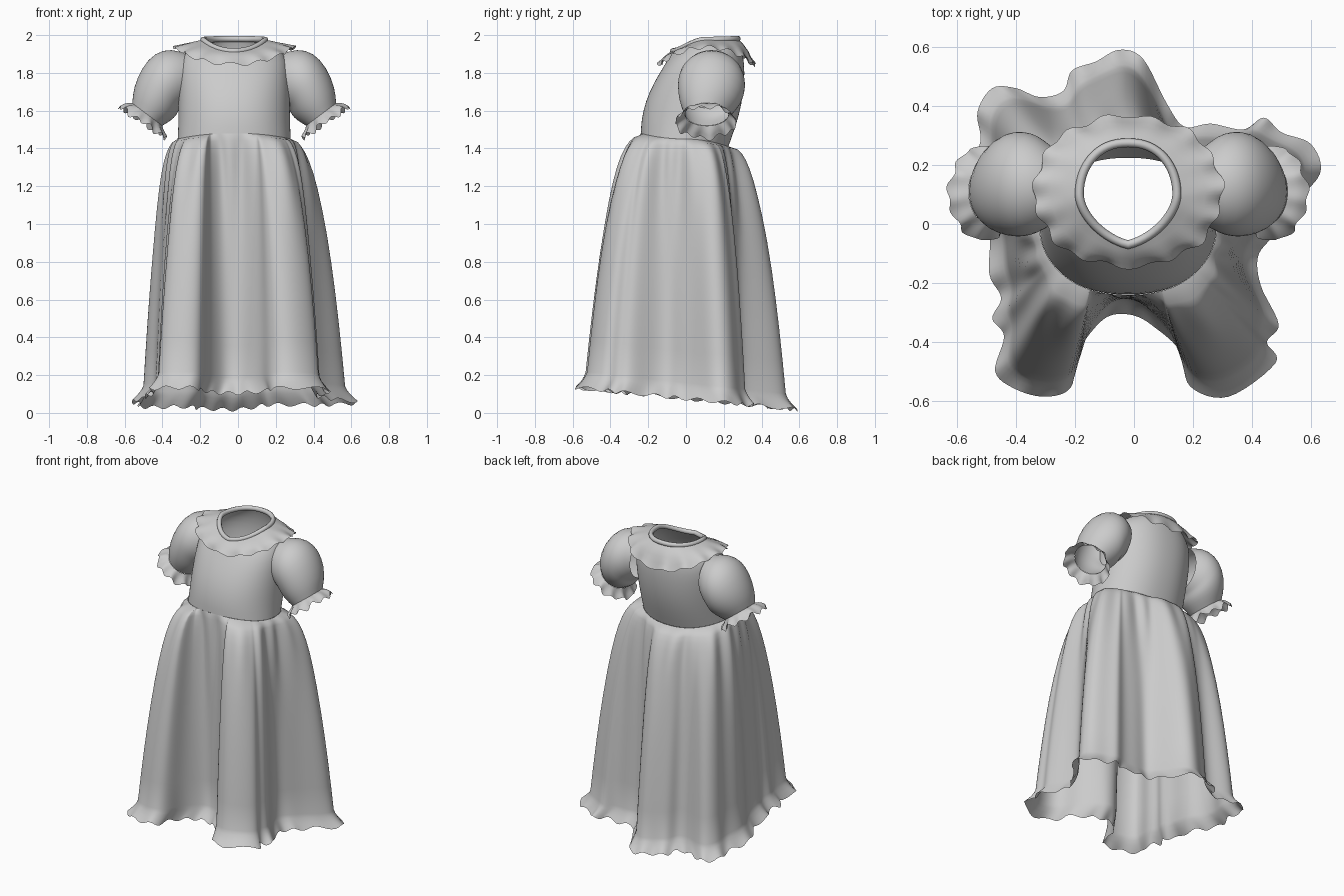
import bpy, bmesh, math

if "Cube" in bpy.data.objects:
    bpy.data.objects.remove(bpy.data.objects["Cube"])

TAU = 2 * math.pi
CX = -0.02          # centre line of the upper garment

cloth = bpy.data.materials.new("grey_cloth")
cloth.diffuse_color = (0.6, 0.6, 0.6, 1)
cloth.use_nodes = True
cloth.node_tree.nodes["Principled BSDF"].inputs["Base Color"].default_value = cloth.diffuse_color


def loft(name, rows, subdiv=0):
    """Skin a list of closed rings into one open surface."""
    bm = bmesh.new()
    vr = [[bm.verts.new(p) for p in row] for row in rows]
    n = len(rows[0])
    for a, b in zip(vr, vr[1:]):
        for i in range(n):
            j = (i + 1) % n
            bm.faces.new((a[i], a[j], b[j], b[i]))
    bmesh.ops.remove_doubles(bm, verts=bm.verts, dist=1e-5)
    bmesh.ops.recalc_face_normals(bm, faces=bm.faces)
    for f in bm.faces:
        f.smooth = True
    me = bpy.data.meshes.new(name)
    bm.to_mesh(me)
    bm.free()
    me.materials.append(cloth)
    ob = bpy.data.objects.new(name, me)
    bpy.context.collection.objects.link(ob)
    if subdiv:
        mod = ob.modifiers.new("smooth", 'SUBSURF')
        mod.levels = mod.render_levels = subdiv
    return ob


def body_point(a, yf, yb, rx, zf, zs, zb, point=0.0):
    """Point on a body ring; heights differ at front, side and back."""
    c, s = math.cos(a), math.sin(a)
    x = CX + rx * math.copysign(abs(c) ** 0.88, c)
    sy = s
    if s < 0:       # optional V point at the front
        sy = s * (1 - point) - point * (1 - abs(c))
    y = (yf + yb) / 2 + (yb - yf) / 2 * sy
    z = zs * c * c + (zf if s < 0 else zb) * s * s
    return [x, y, z]


def body_ring(spec, n=48):
    return [body_point(TAU * i / n, *spec) for i in range(n)]


# Bodice
WAIST = (-0.24, 0.225, 0.30, 1.48, 1.45, 1.41)
NECK = (-0.07, 0.275, 0.165, 1.915, 1.975, 1.98, 0.35)
loft("bodice", [body_ring(r) for r in (
    WAIST,
    (-0.237, 0.265, 0.295, 1.55, 1.54, 1.52),
    (-0.215, 0.295, 0.295, 1.65, 1.65, 1.63),
    (-0.17, 0.31, 0.295, 1.75, 1.77, 1.75),
    (-0.12, 0.31, 0.285, 1.83, 1.87, 1.85),
    (-0.09, 0.295, 0.235, 1.885, 1.935, 1.93, 0.15),
    NECK)], 1)

# Rolled neckband
neck = body_ring(NECK, 64)
ncy = (NECK[0] + NECK[1]) / 2
band = []
for k in range(9):
    w = TAU * (k % 8) / 8
    ring = []
    for x, y, z in neck:
        d = math.hypot(x - CX, y - ncy)
        o = 0.015 * math.cos(w)
        ring.append((x + (x - CX) / d * o, y + (y - ncy) / d * o,
                     z + 0.016 * math.sin(w)))
    band.append(ring)
loft("neckband", band)

# Collar with a scalloped, drooping edge
collar = []
for k, spec in enumerate((
        (-0.075, 0.28, 0.17, 1.915, 1.975, 1.975, 0.35),
        (-0.095, 0.305, 0.215, 1.903, 1.965, 1.95, 0.2),
        (-0.115, 0.33, 0.26, 1.885, 1.955, 1.915),
        (-0.13, 0.345, 0.295, 1.865, 1.945, 1.875),
        (-0.143, 0.365, 0.318, 1.845, 1.935, 1.84))):
    ring = body_ring(spec, 128)
    amt = (k / 4) ** 3
    for i, p in enumerate(ring):
        a = TAU * i / 128
        wave = math.sin(15 * a) + 0.5 * math.sin(8 * a + 1)
        p[0] += 0.008 * amt * wave * math.cos(a)
        p[1] += 0.008 * amt * wave * math.sin(a)
        p[2] += 0.010 * amt * math.sin(15 * a + 0.8)
    collar.append(ring)
loft("collar", collar)

# Puffed sleeves and cuff ruffles: upper point, lower point, depth, centre y
SLEEVE = [
    (0.25, 1.90, 0.26, 1.63, 0.13, 0.13),
    (0.33, 1.93, 0.285, 1.61, 0.168, 0.135),
    (0.42, 1.91, 0.295, 1.60, 0.18, 0.135),
    (0.49, 1.83, 0.305, 1.575, 0.178, 0.135),
    (0.535, 1.72, 0.33, 1.55, 0.155, 0.125),
    (0.54, 1.64, 0.38, 1.52, 0.115, 0.11)]
RUFFLE = [
    SLEEVE[-1],
    (0.565, 1.64, 0.378, 1.50, 0.13, 0.108),
    (0.59, 1.632, 0.37, 1.478, 0.147, 0.106),
    (0.608, 1.62, 0.36, 1.455, 0.16, 0.105)]


def arm_ring(side, spec, n, wave=0.0):
    ux, uz, lx, lz, ry, cy = spec
    hx, hz = (ux - lx) / 2, (uz - lz) / 2
    d = math.hypot(hx, hz)
    ring = []
    for i in range(n):
        a = TAU * i / n
        w = wave * (math.sin(11 * a) + 0.5 * math.sin(6 * a + 2))
        c, s = math.cos(a), math.sin(a)
        ring.append((CX + side * ((ux + lx) / 2 + hx * c + w * hz / d),
                     cy + ry * s,
                     (uz + lz) / 2 + hz * c - w * hx / d))
    return ring


for side, label in ((-1, "left"), (1, "right")):
    loft(label + "_puff_sleeve", [arm_ring(side, r, 28) for r in SLEEVE], 1)
    loft(label + "_cuff_ruffle", [arm_ring(side, r, 88, 0.013 * k / 3)
                                  for k, r in enumerate(RUFFLE)])

# Skirt: plan of the hem with its deep folds, counter-clockwise from the right
HEM = [(0.63, 0.17), (0.60, 0.27), (0.50, 0.31), (0.44, 0.36), (0.37, 0.32),
       (0.26, 0.34), (0.17, 0.33), (0.11, 0.41), (0.03, 0.56), (-0.05, 0.59),
       (-0.13, 0.55), (-0.21, 0.52), (-0.24, 0.45), (-0.32, 0.43),
       (-0.40, 0.46), (-0.48, 0.46), (-0.53, 0.38), (-0.52, 0.28),
       (-0.56, 0.18), (-0.54, 0.06), (-0.49, -0.03), (-0.49, -0.17),
       (-0.45, -0.25), (-0.48, -0.32), (-0.44, -0.38), (-0.47, -0.50),
       (-0.40, -0.56), (-0.30, -0.585), (-0.215, -0.555), (-0.19, -0.44),
       (-0.14, -0.36), (-0.08, -0.31), (0.0, -0.31), (0.07, -0.35),
       (0.155, -0.43), (0.19, -0.55), (0.32, -0.585), (0.48, -0.47),
       (0.45, -0.40), (0.49, -0.34), (0.43, -0.21), (0.42, -0.11),
       (0.47, -0.04), (0.53, 0.06)]


def spline(p0, p1, p2, p3, t):
    return 0.5 * (2 * p1 + (p2 - p0) * t + (2 * p0 - 5 * p1 + 4 * p2 - p3) * t * t
                  + (3 * p1 - p0 - 3 * p2 + p3) * t ** 3)


m, STEP = len(HEM), 6
hem = []
for i in range(m):
    q = [HEM[(i + k) % m] for k in (-1, 0, 1, 2)]
    for s in range(STEP):
        hem.append([spline(*[p[c] for p in q], s / STEP) for c in (0, 1)])
n = len(hem)

# Softened plan without the hem's small ripples, used above the ruffle
soft = hem
for _ in range(14):
    soft = [[(soft[i - 1][c] + 2 * soft[i][c] + soft[(i + 1) % n][c]) / 4
             for c in (0, 1)] for i in range(n)]
inner = []
for x, y in soft:
    r = math.hypot(x, y)
    k = 1 - 0.055 / r
    inner.append((x * k, y * k))

# Waist angle for each column, kept in order
ang = sorted(math.atan2(y, x) % TAU for x, y in inner)
first = math.atan2(inner[0][1], inner[0][0]) % TAU
shift = min(range(n), key=lambda i: abs(ang[i] - first))
ang = ang[shift:] + ang[:shift]


def hem_z(y):
    return max(0.012, min(0.14, 0.075 - 0.11 * y))


rows = []
for t in (0, 0.012, 0.03, 0.055, 0.09, 0.14, 0.2, 0.28, 0.38, 0.5, 0.62,
          0.74, 0.87, 1):
    f = t ** 0.4
    row = []
    for (x, y), a in zip(inner, ang):
        wx, wy, wz = body_point(a, *WAIST)
        g = 0.014 * math.sin(18 * a) * math.sin(math.pi * f) ** 2 * (1 - t) ** 3
        z = wz + (hem_z(y) + 0.085 - wz) * t
        row.append((wx + (x - wx) * f + g * math.cos(a),
                    wy + (y - wy) * f + g * math.sin(a), z))
    rows.append(row)

# Flared hem ruffle
for u in (0.3, 0.6, 0.85, 1):
    row = []
    for i in range(n):
        (x, y), (hx, hy) = inner[i], hem[i]
        w = u ** 1.4
        ripple = 0.010 * u * math.sin(TAU * 34 * i / n)
        row.append((x + (hx - x) * w, y + (hy - y) * w,
                    hem_z(y) + 0.085 * (1 - u) + ripple))
    rows.append(row)
loft("skirt", rows)
